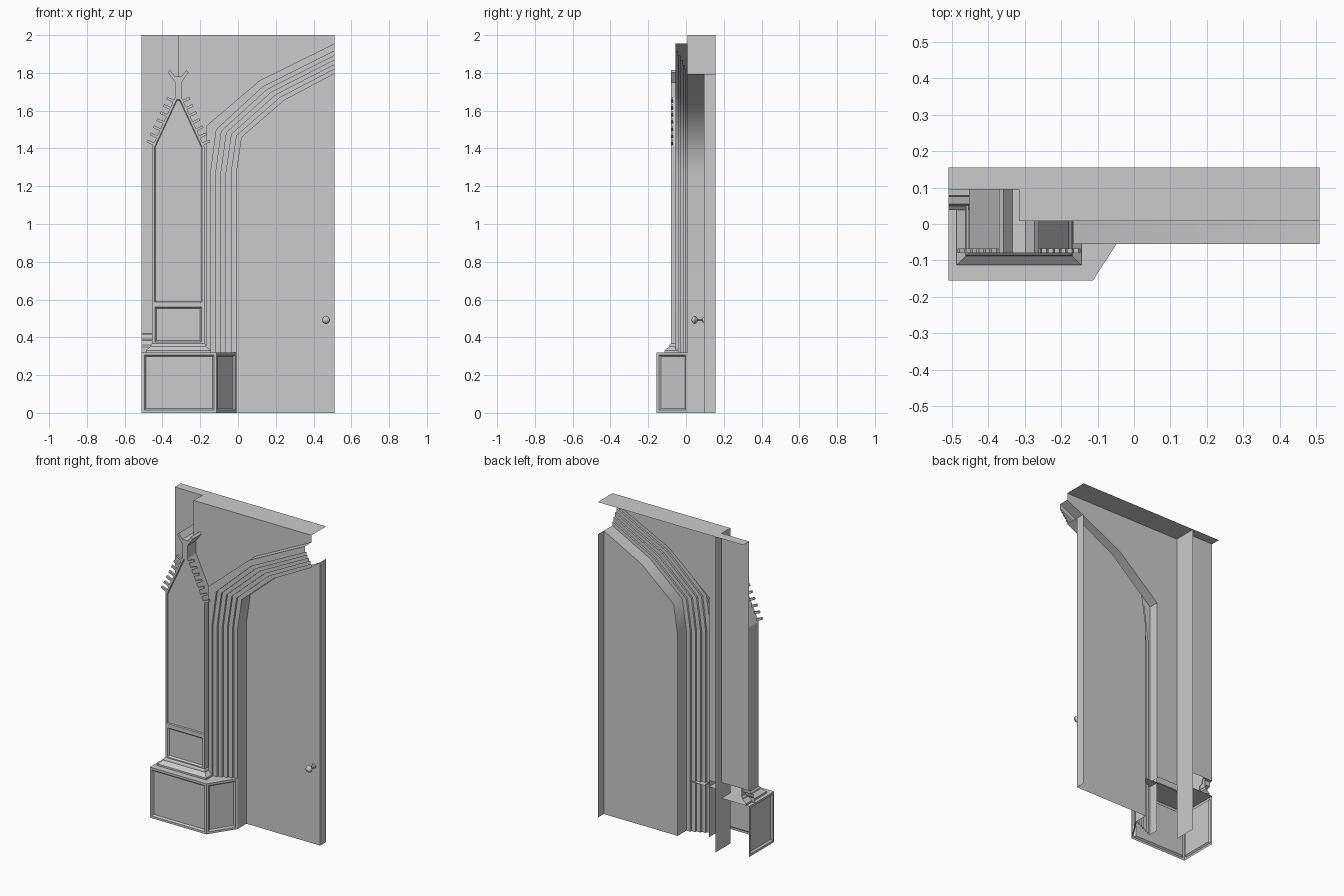
import bpy, bmesh, math
from mathutils import Vector

if "Cube" in bpy.data.objects:
    bpy.data.objects.remove(bpy.data.objects["Cube"])


def finish(name, bm, smooth=None):
    me = bpy.data.meshes.new(name)
    bm.to_mesh(me)
    bm.free()
    ob = bpy.data.objects.new(name, me)
    bpy.context.collection.objects.link(ob)
    if smooth:
        bpy.ops.object.select_all(action='DESELECT')
        ob.select_set(True)
        bpy.context.view_layer.objects.active = ob
        bpy.ops.object.shade_smooth_by_angle(angle=math.radians(smooth))
    return ob


def panel(name, pts, margin=0, bevel=0.008, depth=0.01):
    """Flat polygon, optionally with a framed sunk field."""
    bm = bmesh.new()
    f = bm.faces.new([bm.verts.new(p) for p in pts])
    bm.normal_update()
    if margin:
        for t, d in ((margin, 0), (bevel, -depth)):
            bmesh.ops.inset_region(bm, faces=[f], thickness=t, depth=d,
                                   use_boundary=True, use_even_offset=True)
    return finish(name, bm)


def front(xz, y):
    return [(x, y, z) for x, z in xz]


def upright(a, b, z0, z1):
    """Vertical quad between two plan points."""
    return [(*a, z0), (*b, z0), (*b, z1), (*a, z1)]


def grid(name, rows, smooth=None):
    """Surface through rows of points."""
    bm = bmesh.new()
    v = [[bm.verts.new(p) for p in r] for r in rows]
    for a, b in zip(v, v[1:]):
        for i in range(len(a) - 1):
            bm.faces.new((a[i], b[i], b[i + 1], a[i + 1]))
    return finish(name, bm, smooth)


WALL, BACK, REAR = 0.008, 0.095, 0.155
C = -0.316                      # pilaster centre line

# Stepped arch moulding: three guide lines, steps interpolated between
outer = [(-.167, 0), (-.167, 1.27), (-.167, 1.52), (.115, 1.76), (.51, 1.955)]
second = [(-.145, 0), (-.145, 1.27), (-.114, 1.50), (.13, 1.725), (.51, 1.915)]
inner = [(-.008, 0), (-.008, 1.27), (.02, 1.46), (.245, 1.655), (.51, 1.795)]
rows = [front(outer, WALL), front(outer, -.055)]
for k in range(6):
    line = [Vector(a).lerp(Vector(b), k / 5) for a, b in zip(second, inner)]
    y = -.055 + k * .0126
    rows += [front(line, y), front(line, y + .0126 if k < 5 else BACK)]
grid("arch_moulding", rows, 45)

# Walls and top
panel("spandrel_wall", front([(C, .36)] + [(-.167, .36)] + outer[2:] + [(.51, 2), (C, 2)], WALL))
panel("side_wall", front([(-.51, .42), (C, .42), (C, 2), (-.51, 2)], BACK))
panel("wall_return", upright((C, REAR), (C, WALL), 0, 2))
panel("wall_top", [(-.51, BACK, 2), (C, BACK, 2), (C, WALL, 2), (.51, WALL, 2),
                   (.51, REAR, 2), (-.51, REAR, 2)])

# Door leaf and its edge
panel("door", front([inner[0], (.51, 0)] + inner[:0:-1], BACK))
panel("door_edge", upright((.51, BACK), (.51, REAR), 0, 1.795))

# Plinth with framed panels
p = [(-.51, BACK), (-.51, -.155), (-.113, -.155), (-.007, WALL)]
for name, a, b in zip(("plinth_side", "plinth_front", "plinth_splay"), p, p[1:]):
    panel(name, upright(a, b, 0, .32), .014)
panel("plinth_top", [(x, y, .32) for x, y in p + [(C, WALL), (C, BACK)]])

# Sloping moulding at the pilaster foot
rows = []
for d, z in ((0, .368), (.006, .362), (.008, .352), (.033, .331), (.033, .32)):
    rows.append([(-.455 - d, BACK, z), (-.455 - d, -.08 - d, z),
                 (-.177 + d, -.08 - d, z), (-.177 + d, WALL, z)])
grid("pilaster_foot", rows)

# Dado moulding on the side wall
dado = [(BACK, .42), (.078, .418), (.075, .39), (.055, .384), (.05, .36), (.038, .35), (.038, .32)]
grid("dado_moulding", [[(-.51, y, z), (-.45, y, z)] for y, z in dado])

# Pilaster fronts
W = .138
panel("pilaster_lower_panel", front([(C - W, .36), (C + W, .36), (C + W, .575), (C - W, .575)], -.08), .015)
panel("pilaster_gable_panel", front([(C - W, .575), (C + W, .575), (C + W, 1.41), (C + .017, 1.67),
                                     (C - .017, 1.67), (C - W, 1.41)], -.08), .012, .004, .006)

# Forked finial face
half = [(.017, 1.67), (.017, 1.75), (.055, 1.803), (.043, 1.815), (.018, 1.782)]
fork = [(C + x, z) for x, z in half] + [(C - x, z) for x, z in reversed(half)]
panel("finial_face", front(fork, -.08))

# Sides of pilaster, gable and finial running back to the walls
edge = [(W, .36), (W, 1.41)] + half + [(0, 1.782)]
for s, back, name in ((1, WALL, "pilaster_right_return"), (-1, BACK, "pilaster_left_return")):
    pts = [(C + s * x, z) for x, z in edge]
    r = [front(pts, -.08), front(pts, back)]
    grid(name, r if s > 0 else r[::-1])

# Crockets: short prisms standing out from both gable slopes
for s, name in ((1, "crockets_right"), (-1, "crockets_left")):
    bm = bmesh.new()
    a, b = Vector((W, 1.41)), Vector((.017, 1.67))
    t = (b - a).normalized()
    n = Vector((t.y, -t.x))
    for i in range(7):
        o = a.lerp(b, .03 + i * .145)
        q = [o, o + n * .038, o + n * .038 + t * .014, o + t * .014]
        f = bm.faces.new([bm.verts.new((C + s * c.x, -.08, c.y)) for c in q])
        g = bmesh.ops.extrude_face_region(bm, geom=[f], use_keep_orig=True)
        for v in g["geom"]:
            if isinstance(v, bmesh.types.BMVert):
                v.co.y += .012
    bmesh.ops.recalc_face_normals(bm, faces=bm.faces)
    finish(name, bm)

# Door knob: turned profile of (radius, distance along y)
knob = [(.014, BACK), (.014, .088), (.006, .085), (.006, .062), (.016, .056),
        (.021, .047), (.018, .037), (.009, .031), (.001, .03)]
rows = []
for r, y in knob:
    rows.append([(.466 + r * math.cos(i * math.pi / 8), y, .492 + r * math.sin(i * math.pi / 8))
                 for i in range(17)])
grid("door_knob", rows, 40)
